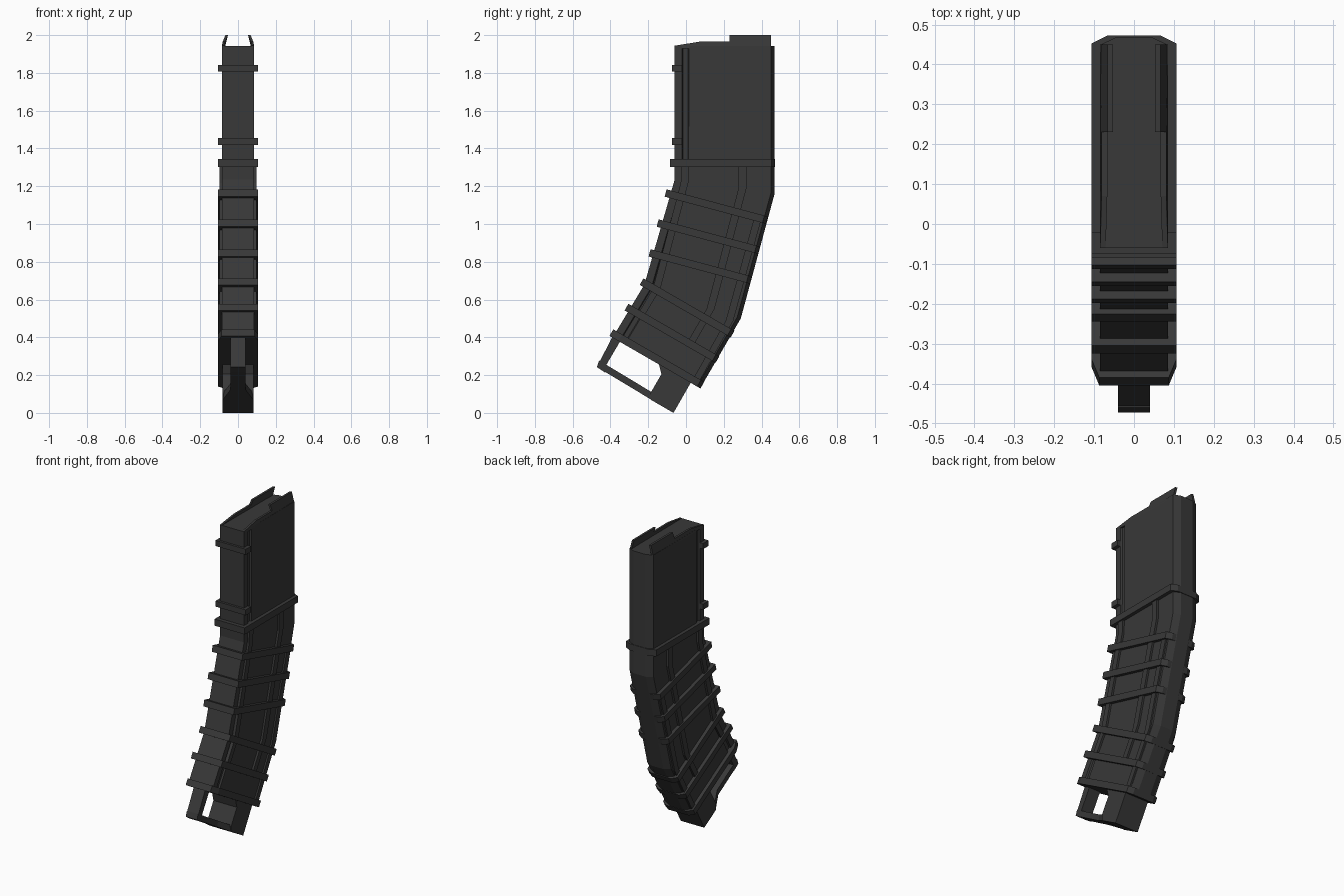
import bpy, bmesh, math
from mathutils import Vector

cube = bpy.data.objects.get("Cube")
if cube:
    bpy.data.objects.remove(cube, do_unlink=True)

mat = bpy.data.materials.new("dark_grey_polymer")
mat.use_nodes = True
GREY = (0.04, 0.04, 0.04, 1)
mat.diffuse_color = GREY
bsdf = mat.node_tree.nodes["Principled BSDF"]
bsdf.inputs["Base Color"].default_value = GREY
bsdf.inputs["Roughness"].default_value = 0.6


def loft(name, rings):
    """Skin a list of equal-sized closed rings and cap both ends."""
    bm = bmesh.new()
    vs = [[bm.verts.new(p) for p in ring] for ring in rings]
    n = len(rings[0])
    for a, b in zip(vs, vs[1:]):
        for i in range(n):
            j = (i + 1) % n
            bm.faces.new((a[i], a[j], b[j], b[i]))
    bm.faces.new(vs[0])
    bm.faces.new(vs[-1])
    bmesh.ops.recalc_face_normals(bm, faces=bm.faces)
    me = bpy.data.meshes.new(name)
    bm.to_mesh(me)
    bm.free()
    me.materials.append(mat)
    ob = bpy.data.objects.new(name, me)
    bpy.context.collection.objects.link(ob)
    return ob


def slab(name, profile, half):
    """Extrude a side (y, z) profile across the width."""
    return loft(name, [[(x, y, z) for y, z in profile] for x in (-half, half)])


def strip(name, path, width, half):
    """Raised rail following a side path, showing on both sides."""
    w = width / 2
    profile = [(y - w, z) for y, z in path] + [(y + w, z) for y, z in reversed(path)]
    return slab(name, profile, half)


def mirrored(half_ring):
    return half_ring + [(-x, t) for x, t in reversed(half_ring)]


def rib(name, front, length, angle, thick, half=0.107, nose=(0.0, 0.0), tail=(0.0, 0.0)):
    """Bar wrapped round the body; nose and tail are (x, length) corner cuts."""
    a = math.radians(angle)
    along = Vector((0, math.cos(a), -math.sin(a)))
    up = Vector((0, math.sin(a), math.cos(a)))
    plan = [(half - nose[0], 0)]
    if nose[0]:
        plan.append((half, nose[1]))
    if tail[0]:
        plan.append((half, length - tail[1]))
    plan.append((half - tail[0], length))
    base = Vector((0, *front))
    rings = [[base + Vector((x, 0, 0)) + along * t + up * s for x, t in mirrored(plan)]
             for s in (-thick / 2, thick / 2)]
    return loft(name, rings)


# Curved body: grooved, back-chamfered section through four stations
stations = [((-0.06, 1.943), (0.469, 1.943)),
            ((-0.06, 1.235), (0.469, 1.16)),
            ((-0.22, 0.68), (0.29, 0.50)),
            ((-0.388, 0.40), (0.075, 0.13))]
rings = []
for f, b in stations:
    f, b = Vector((0, *f)), Vector((0, *b))
    length = (b - f).length
    d = (b - f).normalized()
    section = [(0.085, 0), (0.085, 0.04), (0.075, 0.045), (0.075, 0.07), (0.085, 0.075),
               (0.085, length - 0.02), (0.043, length)]
    rings.append([f + d * t + Vector((x, 0, 0)) for x, t in mirrored(section)])
loft("body", rings)

# Top walls and inward-leaning feed lips
lip_side = [(-0.06, 1.93), (-0.06, 1.944), (0.07, 1.965), (0.23, 1.965),
            (0.23, 2.0), (0.45, 2.0), (0.45, 1.93)]
for side, label in ((1, "left"), (-1, "right")):
    ring_pair = []
    for inset in (0.0, 0.014):
        ring_pair.append([(side * (0.085 - inset - max(0, z - 1.955) * 0.4), y, z)
                          for y, z in lip_side])
    loft(label + "_feed_lip", ring_pair)

# Short ribs on the upper front and the stop band below them
for i, z in enumerate((1.825, 1.437)):
    rib(f"upper_front_rib_{i + 1}", (-0.075, z), 0.055, 0, 0.036)
rib("stop_band", (-0.085, 1.322), 0.557, 0, 0.042, tail=(0.04, 0.02))

# Grip ribs: three square to the middle bend, three to the lower bend
grip = [(-0.108, 1.164, 15), (-0.150, 1.005, 15), (-0.193, 0.847, 15),
        (-0.235, 0.695, 30), (-0.315, 0.560, 30), (-0.395, 0.425, 30)]
for i, (y, z, a) in enumerate(grip):
    nose = (0.02, 0.055) if i == 5 else (0.0, 0.0)
    rib(f"grip_rib_{i + 1}", (y, z), 0.556, a, 0.04, nose=nose, tail=(0.035, 0.02))

# Side rails framing the recessed panels
strip("front_rail", [(-0.003, 1.32), (-0.008, 1.217), (-0.156, 0.656), (-0.24, 0.515)], 0.04, 0.098)
strip("spine_rail", [(0.298, 1.32), (0.298, 1.185), (0.13, 0.55), (0.02, 0.36)], 0.042, 0.098)
strip("back_rail", [(0.383, 1.04), (0.23, 0.487), (0.055, 0.175)], 0.04, 0.095)

# Floor foot: wide rear block, narrow front pull loop
slab("foot_block", [(-0.187, 0.107), (-0.13, 0.205), (-0.145, 0.265), (0.02, 0.175),
                    (0.025, 0.16), (-0.066, 0.0), (-0.187, 0.07)], 0.083)
slab("loop_front_bar", [(-0.388, 0.405), (-0.345, 0.385), (-0.425, 0.249),
                        (-0.43, 0.215), (-0.472, 0.243)], 0.04)
bar = [(-0.472, 0.243, 0.04), (-0.27, 0.122, 0.04), (-0.18, 0.067, 0.083)]
loft("loop_bottom_bar", [[(-w, y, z), (w, y, z), (w, y + 0.012, z + 0.034),
                          (-w, y + 0.012, z + 0.034)] for y, z, w in bar])
